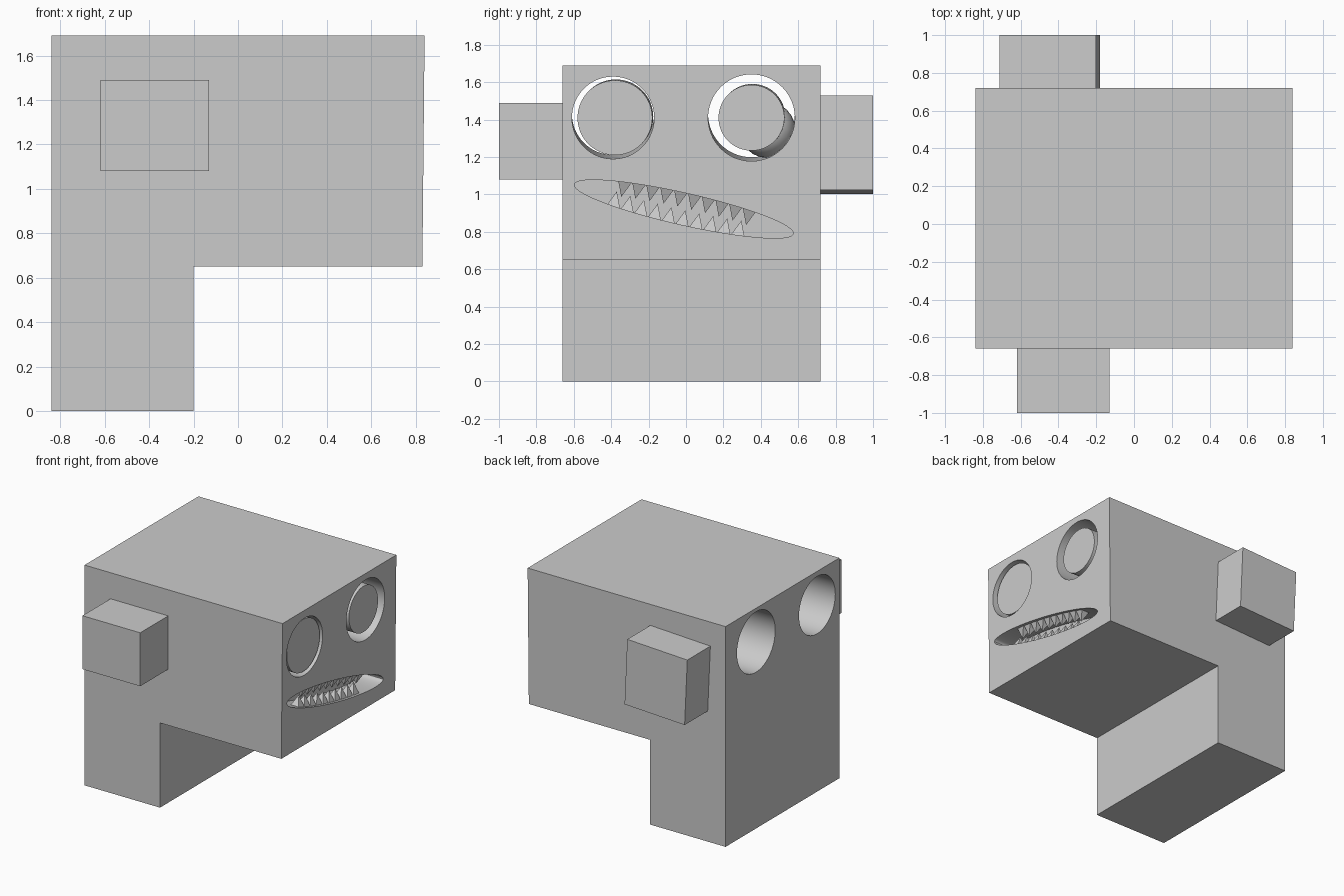
import bpy, bmesh, math
from mathutils import Vector, Matrix

if "Cube" in bpy.data.objects:
    bpy.data.objects.remove(bpy.data.objects["Cube"])


def new_object(name, bm):
    bmesh.ops.recalc_face_normals(bm, faces=bm.faces)
    me = bpy.data.meshes.new(name)
    bm.to_mesh(me)
    bm.free()
    ob = bpy.data.objects.new(name, me)
    bpy.context.collection.objects.link(ob)
    return ob


def prism(name, points, offset):
    """Extrude a closed outline along an offset vector."""
    bm = bmesh.new()
    face = bm.faces.new([bm.verts.new(p) for p in points])
    res = bmesh.ops.extrude_face_region(bm, geom=[face], use_keep_orig=True)
    moved = [g for g in res["geom"] if isinstance(g, bmesh.types.BMVert)]
    bmesh.ops.translate(bm, verts=moved, vec=offset)
    return new_object(name, bm)


def oval(x, y, z, ry, rz, tilt=0.0, n=64):
    """Ellipse outline in the plane of the face."""
    pts = []
    for i in range(n):
        a = 2 * math.pi * i / n
        u, v = ry * math.cos(a), rz * math.sin(a)
        pts.append((x, y + u * math.cos(tilt) - v * math.sin(tilt),
                    z + u * math.sin(tilt) + v * math.cos(tilt)))
    return pts


def box(name, center, size, turn=0.0):
    bm = bmesh.new()
    bmesh.ops.create_cube(bm, size=1, matrix=Matrix.Translation(center)
                          @ Matrix.Rotation(turn, 4, 'Y')
                          @ Matrix.Diagonal((*size, 1)))
    return new_object(name, bm)


def smooth(ob):
    bpy.ops.object.select_all(action='DESELECT')
    ob.select_set(True)
    bpy.context.view_layer.objects.active = ob
    bpy.ops.object.shade_smooth_by_angle(angle=math.radians(30))


def cut(ob, cutter):
    mod = ob.modifiers.new("cut", 'BOOLEAN')
    mod.operation, mod.solver, mod.object = 'DIFFERENCE', 'EXACT', cutter
    bpy.context.view_layer.objects.active = ob
    bpy.ops.object.modifier_apply(modifier=mod.name)
    bpy.data.objects.remove(cutter)


# Head and neck: one L-shaped block
outline = [(-.84, 0), (-.2, 0), (-.2, .65), (.83, .65), (.84, 1.69), (-.84, 1.69)]
head = prism("head", [(x, -.66, z) for x, z in outline], (0, 1.38, 0))

# Ears, the far one slightly tilted
box("ear_near", (-.375, -.83, 1.285), (.49, .34, .41))
box("ear_far", (-.445, .86, 1.265), (.51, .28, .505), turn=-.045)

# Eye tunnels running right through the head, eye plugs inside them
for side, y, hole, plug, py in (("left", -.39, .22, .2, -.38), ("right", .35, .232, .176, .35)):
    cut(head, prism("eye_cutter", oval(1, y, 1.408, hole, hole), (-2, 0, .025)))
    smooth(prism(side + "_eye", oval(.82, py, 1.41, plug, plug), (-.3, .005, .005)))

# Rounded stalk holding the loose eye against its tunnel
bm = bmesh.new()
bmesh.ops.create_uvsphere(bm, u_segments=24, v_segments=12, radius=.15,
                          matrix=Matrix.Translation((.6, .435, 1.345)))
smooth(new_object("eye_stalk", bm))

# Mouth recess
TILT = math.radians(-12.7)
MY, MZ, MA, MB = -.012, .922, .6, .085
cut(head, prism("mouth_cutter", oval(.65, MY, MZ, MA, MB, TILT), (.4, 0, 0)))
smooth(head)

# Teeth: upper and lower rows of four-sided spikes
along = Vector((0, math.cos(TILT), math.sin(TILT)))
across = Vector((0, -math.sin(TILT), math.cos(TILT)))
for row, sign, start in (("upper", 1, -.34), ("lower", -1, -.37)):
    bm = bmesh.new()
    for i in range(10):
        u = start + i * .076
        edge = MB * math.sqrt(1 - (u / MA) ** 2)
        base = Vector((.775, MY, MZ)) + along * u + across * sign * (edge + .005)
        tip = bm.verts.new(base - across * sign * .085)
        ring = [bm.verts.new(base + along * a * .037 + Vector((b * .037, 0, 0)))
                for a, b in ((-1, -1), (1, -1), (1, 1), (-1, 1))]
        bm.faces.new(ring)
        for k in range(4):
            bm.faces.new((ring[k], ring[(k + 1) % 4], tip))
    new_object(row + "_teeth", bm)
